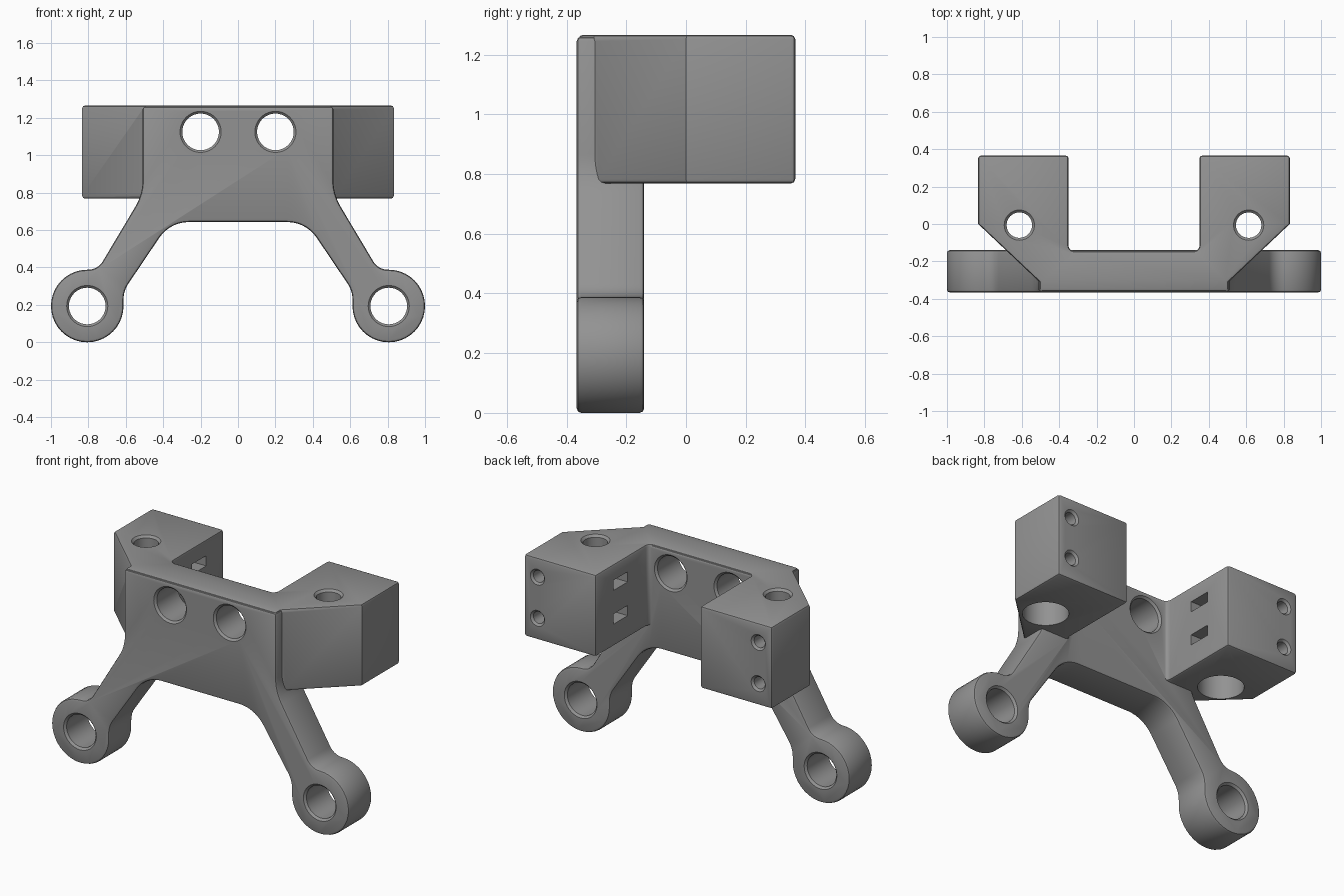
import bpy, bmesh, math
from mathutils import Vector, Matrix

if "Cube" in bpy.data.objects:
    bpy.data.objects.remove(bpy.data.objects["Cube"])

grey = bpy.data.materials.new("grey_plastic")
grey.diffuse_color = (0.29, 0.29, 0.29, 1)
grey.use_nodes = True
grey.node_tree.nodes["Principled BSDF"].inputs["Base Color"].default_value = grey.diffuse_color


def fillet(points, steps=7):
    """Open polyline of (x, y, radius); inner corners with a radius become arcs."""
    out = []
    for i, (x, y, r) in enumerate(points):
        p = Vector((x, y))
        if r == 0 or i in (0, len(points) - 1):
            out.append(p)
            continue
        a = (Vector(points[i - 1][:2]) - p).normalized()
        b = (Vector(points[i + 1][:2]) - p).normalized()
        half = a.angle(b) / 2
        centre = p + (a + b).normalized() * (r / math.sin(half))
        s = p + a * (r / math.tan(half)) - centre
        e = p + b * (r / math.tan(half)) - centre
        turn = math.atan2(s.x * e.y - s.y * e.x, s.dot(e))
        for k in range(steps + 1):
            out.append(centre + Matrix.Rotation(turn * k / steps, 2) @ s)
    return out


def new_object(name, bm):
    bmesh.ops.recalc_face_normals(bm, faces=bm.faces)
    mesh = bpy.data.meshes.new(name)
    bm.to_mesh(mesh)
    bm.free()
    mesh.materials.append(grey)
    ob = bpy.data.objects.new(name, mesh)
    bpy.context.collection.objects.link(ob)
    return ob


def extruded(name, half, to3d, shift):
    """Mirror a half outline across x = 0, extrude it and round its edges."""
    outline = list(half) + [Vector((-p.x, p.y)) for p in reversed(half)]
    bm = bmesh.new()
    face = bm.faces.new([bm.verts.new(to3d(p)) for p in outline])
    ext = bmesh.ops.extrude_face_region(bm, geom=[face])
    bmesh.ops.translate(bm, vec=shift,
                        verts=[g for g in ext["geom"] if isinstance(g, bmesh.types.BMVert)])
    ob = new_object(name, bm)
    bev = ob.modifiers.new("rounded_edges", 'BEVEL')
    bev.width, bev.segments = 0.015, 2
    bev.limit_method, bev.angle_limit = 'ANGLE', math.radians(50)
    return ob


def lathe(bm, origin, axis, profile, n=40):
    """Closed turned solid; profile holds (distance along axis, radius)."""
    rot = Vector(axis).to_track_quat('Z', 'Y')
    rings = []
    for d, r in profile:
        rings.append([bm.verts.new(Vector(origin) + rot @ Vector(
            (r * math.cos(math.tau * k / n), r * math.sin(math.tau * k / n), d)))
            for k in range(n)])
    for a, b in zip(rings, rings[1:]):
        for k in range(n):
            bm.faces.new((a[k], a[(k + 1) % n], b[(k + 1) % n], b[k]))
    bm.faces.new(rings[0][::-1])
    bm.faces.new(rings[-1])


# Front plate with two splayed legs ending in round eyes
EX, EZ, ER = 0.806, 0.194, 0.194
outer = fillet([(0.51, 1.26, 0), (0.51, 0.79, 0.28), (0.75, EZ + ER, 0.09), (EX, EZ + ER, 0)])
eye = [Vector((EX + ER * math.cos(t), EZ + ER * math.sin(t)))
       for t in (math.radians(90 - 270 * k / 30) for k in range(1, 30))]
inner = fillet([(EX - ER, EZ, 0), (EX - ER, 0.275, 0.15), (0.364, 0.643, 0.19), (0.2, 0.643, 0)])
bracket = extruded("mounting_bracket", outer + eye + inner,
                   lambda p: (p.x, -0.366, p.y), (0, 0.226, 0))

# Crossbar and the two rear clamp blocks
plan = fillet([(0.505, -0.36, 0), (0.505, -0.31, 0), (0.833, 0, 0), (0.833, 0.366, 0),
               (0.35, 0.366, 0), (0.35, -0.145, 0.03), (0.2, -0.145, 0)], 5)
blocks = extruded("clamp_blocks", plan, lambda p: (p.x, p.y, 0.768), (0, 0, 0.498))

# Bores, screw holes and slots
bm = bmesh.new()
through = [(-0.379, 0.123), (-0.354, 0.098), (-0.152, 0.098), (-0.127, 0.123)]
upright = [(0.74, 0.125), (1.02, 0.125), (1.02, 0.068), (1.253, 0.068), (1.28, 0.095)]
screw = [(0.15, 0.036), (0.354, 0.036), (0.38, 0.062)]
for s in (-1, 1):
    lathe(bm, (s * 0.20, 0, 1.125), (0, 1, 0), through)
    lathe(bm, (s * EX, 0, EZ), (0, 1, 0), through)
    lathe(bm, (s * 0.613, -0.006, 0), (0, 0, 1), upright)
    for z in (1.15, 0.90):
        lathe(bm, (s * 0.742, 0, z), (0, 1, 0), screw, 24)
    for z in (1.14, 0.935):
        bmesh.ops.create_cube(bm, size=1, matrix=Matrix.Translation((s * 0.39, 0.127, z))
                              @ Matrix.Diagonal((0.12, 0.135, 0.062, 1)))
cutter = new_object("hole_cutter", bm)

# Join the solids, cut the holes and bake the result
for op, tool in (('UNION', blocks), ('DIFFERENCE', cutter)):
    mod = bracket.modifiers.new(op.lower(), 'BOOLEAN')
    mod.operation, mod.object, mod.solver = op, tool, 'EXACT'
bpy.context.view_layer.update()
dg = bpy.context.evaluated_depsgraph_get()
baked = bpy.data.meshes.new_from_object(bracket.evaluated_get(dg))
bracket.modifiers.clear()
bracket.data = baked
for helper in (blocks, cutter):
    bpy.data.objects.remove(helper)
baked.materials.clear()
baked.materials.append(grey)

bpy.ops.object.select_all(action='DESELECT')
bracket.select_set(True)
bpy.context.view_layer.objects.active = bracket
bpy.ops.object.shade_smooth_by_angle(angle=math.radians(30))
